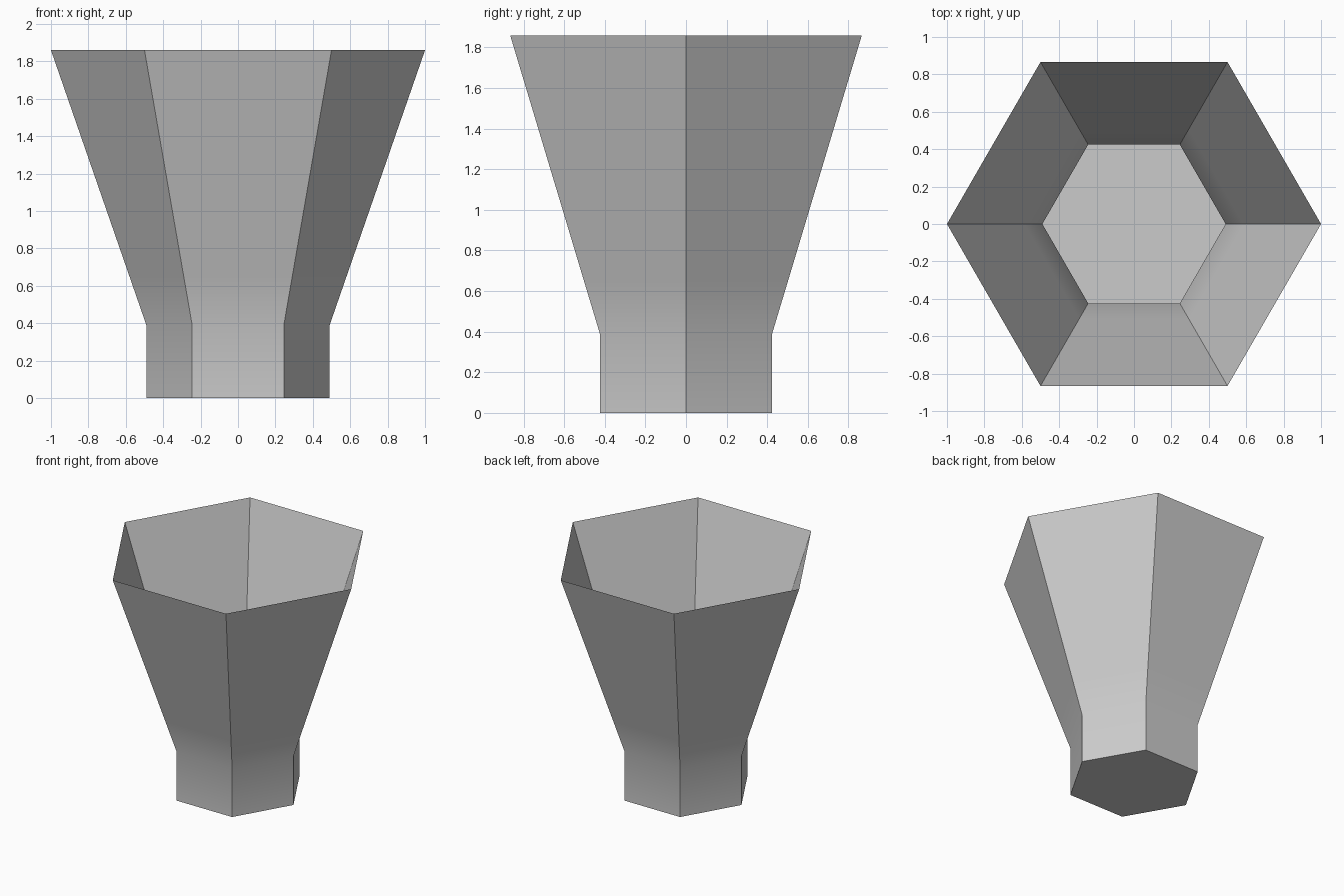
import bpy, bmesh, math

cube = bpy.data.objects.get("Cube")
if cube:
    bpy.data.objects.remove(cube, do_unlink=True)

# Plain grey material
grey = bpy.data.materials.new("plain_grey")
grey.use_nodes = True
colour = (0.6, 0.6, 0.6, 1.0)
grey.diffuse_color = colour
grey.node_tree.nodes["Principled BSDF"].inputs["Base Color"].default_value = colour

# Profile of the open cup: (radius, height) from base to rim
SIDES = 6
BASE_R, NECK_Z, RIM_R, RIM_Z = 0.49, 0.39, 1.0, 1.86
blend = 0.18
profile = [
    (BASE_R, 0),
    (BASE_R, NECK_Z),
    (BASE_R + (RIM_R - BASE_R) * blend, NECK_Z + (RIM_Z - NECK_Z) * blend),
    (RIM_R, RIM_Z),
]


def ring(bm, radius, z):
    step = math.tau / SIDES
    return [bm.verts.new((radius * math.cos(i * step), radius * math.sin(i * step), z))
            for i in range(SIDES)]


# Hexagonal stem flaring into an open, thin-walled funnel
bm = bmesh.new()
rings = [ring(bm, r, z) for r, z in profile]
bm.faces.new(reversed(rings[0]))
for low, high in zip(rings, rings[1:]):
    for i in range(SIDES):
        j = (i + 1) % SIDES
        bm.faces.new((low[i], low[j], high[j], high[i]))

mesh = bpy.data.meshes.new("hexagonal_funnel_cup")
bm.to_mesh(mesh)
bm.free()
mesh.materials.append(grey)
cup = bpy.data.objects.new("hexagonal_funnel_cup", mesh)
bpy.context.collection.objects.link(cup)

# Soft bend at the neck, crisp corners elsewhere
bpy.ops.object.select_all(action="DESELECT")
cup.select_set(True)
bpy.context.view_layer.objects.active = cup
bpy.ops.object.shade_smooth_by_angle(angle=math.radians(30))
